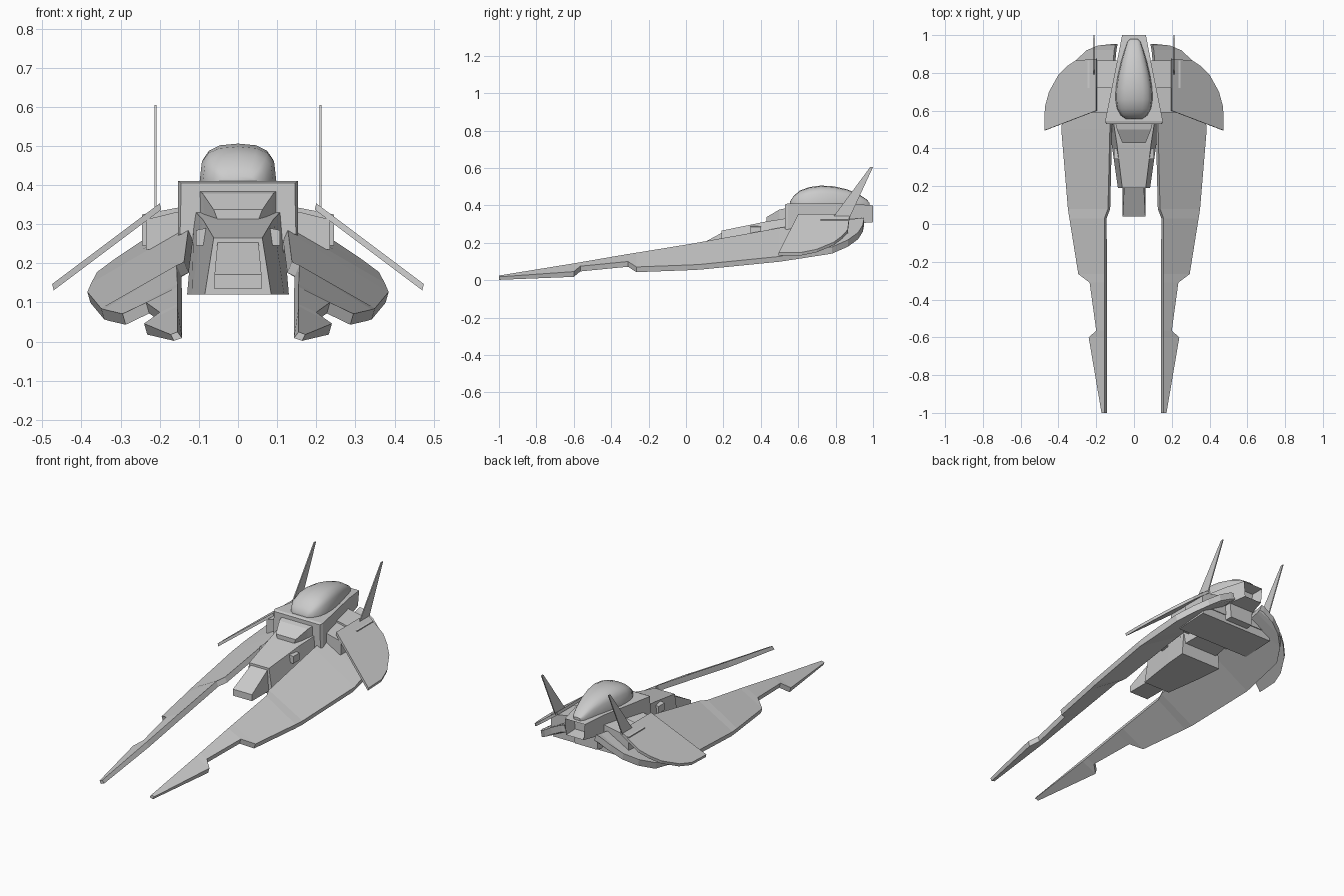
import bpy, bmesh
from math import pi, sin, cos

if "Cube" in bpy.data.objects:
    bpy.data.objects.remove(bpy.data.objects["Cube"])


def finish(name, bm, mirror=False, smooth=False):
    bmesh.ops.recalc_face_normals(bm, faces=bm.faces)
    me = bpy.data.meshes.new(name)
    bm.to_mesh(me)
    bm.free()
    ob = bpy.data.objects.new(name, me)
    bpy.context.collection.objects.link(ob)
    if mirror:
        ob.modifiers.new("Mirror", 'MIRROR').use_axis = (True, False, False)
    if smooth:
        bpy.ops.object.select_all(action='DESELECT')
        ob.select_set(True)
        bpy.context.view_layer.objects.active = ob
        bpy.ops.object.shade_smooth_by_angle(angle=0.7)
    return ob


def loft_bm(rings):
    """Skin a list of equal-length point rings and cap both ends."""
    bm = bmesh.new()
    vs = [[bm.verts.new(p) for p in r] for r in rings]
    n = len(vs[0])
    for a, b in zip(vs, vs[1:]):
        for i in range(n):
            j = (i + 1) % n
            bm.faces.new((a[i], a[j], b[j], b[i]))
    bm.faces.new(vs[0])
    bm.faces.new(vs[-1])
    return bm


def trapezoid(y, top, bottom, z1, z0, slant=0):
    """Symmetric cross-section: half widths at top and bottom."""
    return [(-top, y + slant, z1), (top, y + slant, z1), (bottom, y, z0), (-bottom, y, z0)]


def block(x0, x1, y0, y1, zb, zt_in, zt_out):
    return [[(x0, y, zb), (x1, y, zb), (x1, y, zt_out), (x0, y, zt_in)] for y in (y0, y1)]


# Long forward blades: y, inner x, inner z, outer x, outer z
blade = [
    (-1.0, .155, .025, .172, .018), (-.6, .155, .09, .24, .046), (-.565, .155, .096, .20, .075),
    (-.31, .155, .14, .235, .10), (-.265, .155, .147, .295, .071), (.03, .157, .195, .342, .082),
    (.08, .138, .204, .35, .085), (.5, .128, .28, .385, .127), (.6, .125, .295, .375, .15),
    (.78, .115, .315, .36, .178), (.865, .11, .325, .31, .215), (.92, .105, .33, .25, .255),
    (.945, .10, .332, .19, .295), (.952, .10, .335, .12, .33)]
rings = []
for y, xi, zi, xo, zo in blade:
    t = .016 if y < -.9 else .028 if y < .55 else .036
    rings.append([(xi, y, zi), (xo, y, zo), (xo - .008, y, zo - t), (xi - .012, y, zi - t)])
finish("blade_wing", loft_bm(rings), mirror=True)

# Drooping curved fenders
outline = [(.2, .60), (.475, .495), (.472, .62), (.45, .70), (.40, .79), (.355, .835), (.31, .865), (.2, .875)]
top = [(x, y, .147 + (.475 - x) * .75) for x, y in outline]
finish("fender", loft_bm([top, [(x - .004, y, z - .016) for x, y, z in top]]), mirror=True)

# Upper hull with a hollow tail opening
hull = loft_bm([trapezoid(.53, .145, .148, .405, .275),
                trapezoid(.545, .153, .153, .41, .268),
                trapezoid(.87, .088, .088, .41, .30),
                trapezoid(1.0, .063, .055, .40, .31)])
hull.faces.ensure_lookup_table()
tail = hull.faces[-1]
hull.normal_update()
bmesh.ops.inset_individual(hull, faces=[tail], thickness=.012)
bmesh.ops.translate(hull, verts=tail.verts, vec=(0, -.07, 0))
finish("upper_hull", hull)

# Canopy: y, half width, height
canopy = [(.557, .045, .012), (.575, .07, .04), (.61, .09, .07), (.66, .098, .088), (.72, .096, .096),
          (.79, .085, .092), (.86, .068, .076), (.92, .05, .052), (.965, .034, .022), (.98, .02, .006)]
rings = []
for y, w, h in canopy:
    arc = [(w, y, .40)]
    for i in range(9):
        a = pi * i / 8
        c, s = cos(a), sin(a)
        arc.append((w * (abs(c) ** .75) * (1 if c > 0 else -1), y, .41 + h * s ** .6 if s > 1e-6 else .41))
    arc.append((-w, y, .40))
    rings.append(arc)
finish("canopy", loft_bm(rings), smooth=True)

# Nose body, sloping beak and raised wedge
finish("nose", loft_bm([trapezoid(.19, .062, .085, .265, .12),
                        trapezoid(.42, .09, .118, .312, .12),
                        trapezoid(.56, .112, .13, .335, .12)]))
finish("beak", loft_bm([trapezoid(.04, .06, .06, .172, .135),
                        trapezoid(.20, .052, .06, .258, .135)]))
finish("nose_wedge", loft_bm([trapezoid(.43, .062, .05, .337, .305),
                              trapezoid(.50, .09, .085, .378, .30),
                              trapezoid(.54, .10, .10, .386, .30)]))
finish("nose_side_vent", loft_bm(block(.07, .107, .345, .40, .245, .292, .285)), mirror=True)

# Cross body under the hull, and shoulder pods above the blades
finish("cross_body", loft_bm([trapezoid(.66, .22, .235, .27, .19),
                              trapezoid(.86, .22, .235, .28, .20)]))
finish("lower_hull", loft_bm([trapezoid(.53, .13, .11, .30, .19),
                              trapezoid(.90, .08, .07, .32, .22)]))
finish("shoulder_pod", loft_bm(block(.06, .245, .72, .865, .245, .36, .325)), mirror=True)
finish("shoulder_ledge", loft_bm(block(.10, .235, .59, .73, .235, .345, .312)), mirror=True)

# Swept antenna fins
side = [(.785, .335), (.875, .335), (1.0, .605), (.985, .605)]
finish("antenna_fin", loft_bm([[(x, y, z) for y, z in side] for x in (.208, .214)]), mirror=True)
